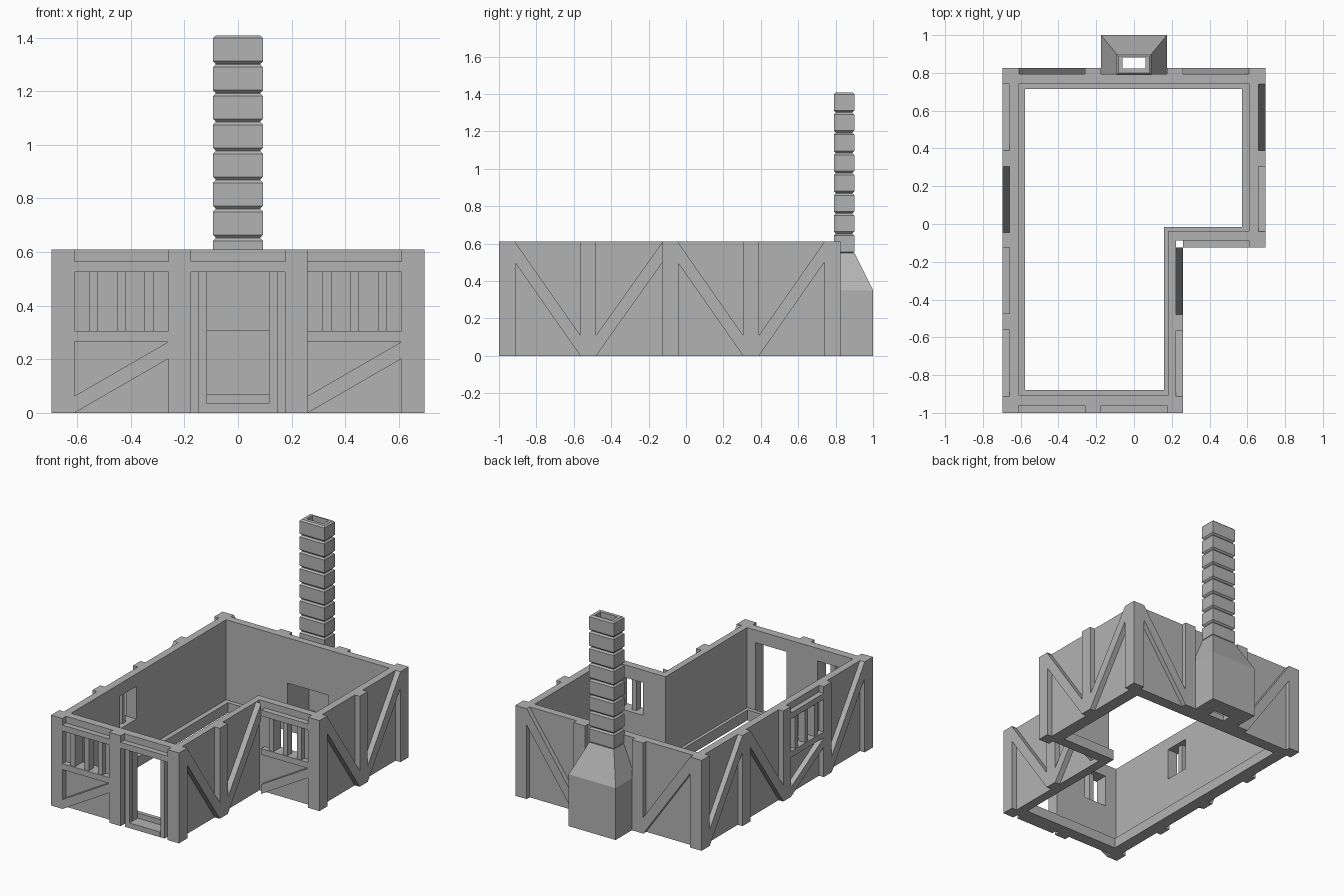
import bpy, bmesh
from mathutils import Vector

if "Cube" in bpy.data.objects:
    bpy.data.objects.remove(bpy.data.objects["Cube"])

H = 0.61       # wall height
D = 0.035      # how far timbers stand out from the wall
stone = bpy.data.materials.new("plain grey")
stone.diffuse_color = (0.45, 0.45, 0.45, 1)
stone.use_nodes = True
stone.node_tree.nodes["Principled BSDF"].inputs["Base Color"].default_value = stone.diffuse_color


def finish(name, bm):
    bmesh.ops.recalc_face_normals(bm, faces=bm.faces)
    me = bpy.data.meshes.new(name)
    bm.to_mesh(me)
    bm.free()
    me.materials.append(stone)
    ob = bpy.data.objects.new(name, me)
    bpy.context.collection.objects.link(ob)
    return ob


def loft(bm, rings, closed=False):
    """Skin a list of equally sized point rings; cap the ends unless closed."""
    vs = [[bm.verts.new(p) for p in r] for r in rings]
    n = len(vs[0])
    for a, b in zip(vs, vs[1:] + vs[:1] if closed else vs[1:]):
        for i in range(n):
            bm.faces.new((a[i], a[(i + 1) % n], b[(i + 1) % n], b[i]))
    if not closed:
        bm.faces.new(vs[0])
        bm.faces.new(vs[-1])


def rect(x, y0, y1, z):
    return [(-x, y0, z), (x, y0, z), (x, y1, z), (-x, y1, z)]


def box(bm, x0, x1, y0, y1, z0, z1):
    loft(bm, [[(x0, y0, z), (x1, y0, z), (x1, y1, z), (x0, y1, z)] for z in (z0, z1)])


def ring_wall(name, outer, inner, h):
    """Wall between two matching outlines."""
    bm = bmesh.new()
    loft(bm, [[(*p, z) for p in o] for o, z in ((outer, 0), (outer, h), (inner, h), (inner, 0))], True)
    return finish(name, bm)


def cut(ob, cutter):
    m = ob.modifiers.new("cut", 'BOOLEAN')
    m.operation, m.object, m.solver = 'DIFFERENCE', cutter, 'EXACT'
    bpy.context.view_layer.objects.active = ob
    bpy.ops.object.modifier_apply(modifier=m.name)


class Side:
    """Timbers on one wall face; u runs to the right seen from outside."""

    def __init__(self, name, origin, u, n):
        self.name, self.bm = name, bmesh.new()
        self.o, self.u, self.n = Vector((*origin, 0)), Vector((*u, 0)), Vector((*n, 0))

    def poly(self, pts, d0=-0.01, d1=D, bm=None):
        loft(bm or self.bm, [[self.o + self.u * a + self.n * d + Vector((0, 0, z)) for a, z in pts]
                             for d in (d0, d1)])

    def bar(self, a, b, z0, z1, d0=-0.01, d1=D, bm=None):
        self.poly([(a, z0), (b, z0), (b, z1), (a, z1)], d0, d1, bm)

    def brace(self, a, b, rising, z0=0, z1=H, w=0.11):
        p, q = (z0, z1 - w) if rising else (z1 - w, z0)
        self.poly([(a, p), (b, q), (b, q + w), (a, p + w)])

    def window(self, a, b, holes):
        self.bar(a, b, 0.525, 0.565)
        self.bar(a, b, 0.265, 0.305)
        self.brace(a, b, True, 0, 0.265, 0.063)
        c = (a + b) / 2
        for k in (-0.104, 0, 0.104):
            self.bar(c + k - 0.017, c + k + 0.017, 0.3, 0.53, -0.02, 0.028)
        self.bar(c - 0.087, c + 0.087, 0.305, 0.525, -0.1, 0.1, holes)

    def done(self):
        finish(self.name, self.bm)


# wall shell and the low inner sill
inner = [(-.61, -.907), (.179, -.907), (.179, -.037), (.608, -.037), (.608, .744), (-.61, .744)]
panel = [(-.66, -.962), (.222, -.962), (.222, -.087), (.658, -.087), (.658, .795), (-.66, .795)]
ledge = [(-.577, -.88), (.158, -.88), (.158, -.016), (.573, -.016), (.573, .715), (-.577, .715)]
walls = ring_wall("walls", panel, inner, H)
ring_wall("floor_sill", [(x * 1.0, y) for x, y in inner], ledge, 0.07)
holes = bmesh.new()

# corner posts
bm = bmesh.new()
for x0, x1, y0, y1 in ((-.695, -.61, -1, -.912), (.175, .26, -1, -.912), (.61, .695, -.125, -.04),
                       (.61, .695, .74, .827), (-.695, -.61, .74, .827)):
    box(bm, x0, x1, y0, y1, 0, H)
finish("corner_posts", bm)

# front: window, post and doorway
s = Side("front_timbers", (0, -.965), (1, 0), (0, -1))
s.window(-.61, -.26, holes)
s.bar(-.26, -.175, 0, H)
s.bar(-.175, .175, .525, .565)
for k in (-1, 1):
    s.bar(k * .132 - .016, k * .132 + .016, 0, .53, -.01, .028)
s.bar(-.115, .115, 0, .035, -.06, .028)
s.bar(-.115, .115, .035, .525, -.1, .1, holes)
s.done()

# front of the side wing
s = Side("wing_front_timbers", (0, -.09), (1, 0), (0, -1))
s.window(.26, .61, holes)
s.done()

# right sides of both wings
s = Side("front_right_timbers", (.225, 0), (0, 1), (1, 0))
s.brace(-.915, -.565, False)
s.bar(-.565, -.48, 0, H)
s.brace(-.48, -.125, True)
s.done()
s = Side("wing_right_timbers", (.66, 0), (0, 1), (1, 0))
s.brace(-.045, .305, False)
s.bar(.305, .39, 0, H)
s.brace(.39, .74, True)
s.done()

# left side
s = Side("left_timbers", (-.66, 0), (0, -1), (-1, 0))
s.brace(-.74, -.39, True)
s.bar(-.39, -.305, 0, H)
s.brace(-.305, .045, False)
s.bar(.045, .125, 0, H)
s.window(.125, .475, holes)
s.bar(.475, .56, 0, H)
s.brace(.56, .912, True)
s.done()

# back
s = Side("back_timbers", (0, .792), (-1, 0), (0, 1))
s.brace(-.61, -.26, False)
s.bar(-.26, -.175, 0, H)
s.bar(.175, .26, 0, H)
s.brace(.26, .61, True)
s.done()

# hearth body, tapering up to the stack
bm = bmesh.new()
loft(bm, [rect(.175, .785, 1, 0), rect(.175, .785, 1, .35), rect(.092, .785, .9, .55)])
hearth = finish("chimney_base", bm)

# stack of rounded stone blocks
bm = bmesh.new()
outer = []
for i in range(8):
    z = .546 + i * .108
    for dz, e in ((0, .01), (.01, 0), (.096, 0), (.106, .01)):
        outer.append(rect(.093 - e, .79 + e, .9 - e, z + dz))
loft(bm, outer)
stack = finish("chimney_stack", bm)

# openings: windows, door, fireplace and flue
box(holes, -.15, .15, .7, .97, .04, .305)
opening = finish("opening_cutter", holes)
bm = bmesh.new()
box(bm, -.062, .062, .822, .882, -.1, 1.6)
flue = finish("flue_cutter", bm)
cut(walls, opening)
cut(hearth, opening)
cut(hearth, flue)
cut(stack, flue)
for c in (opening, flue):
    bpy.data.objects.remove(c)
